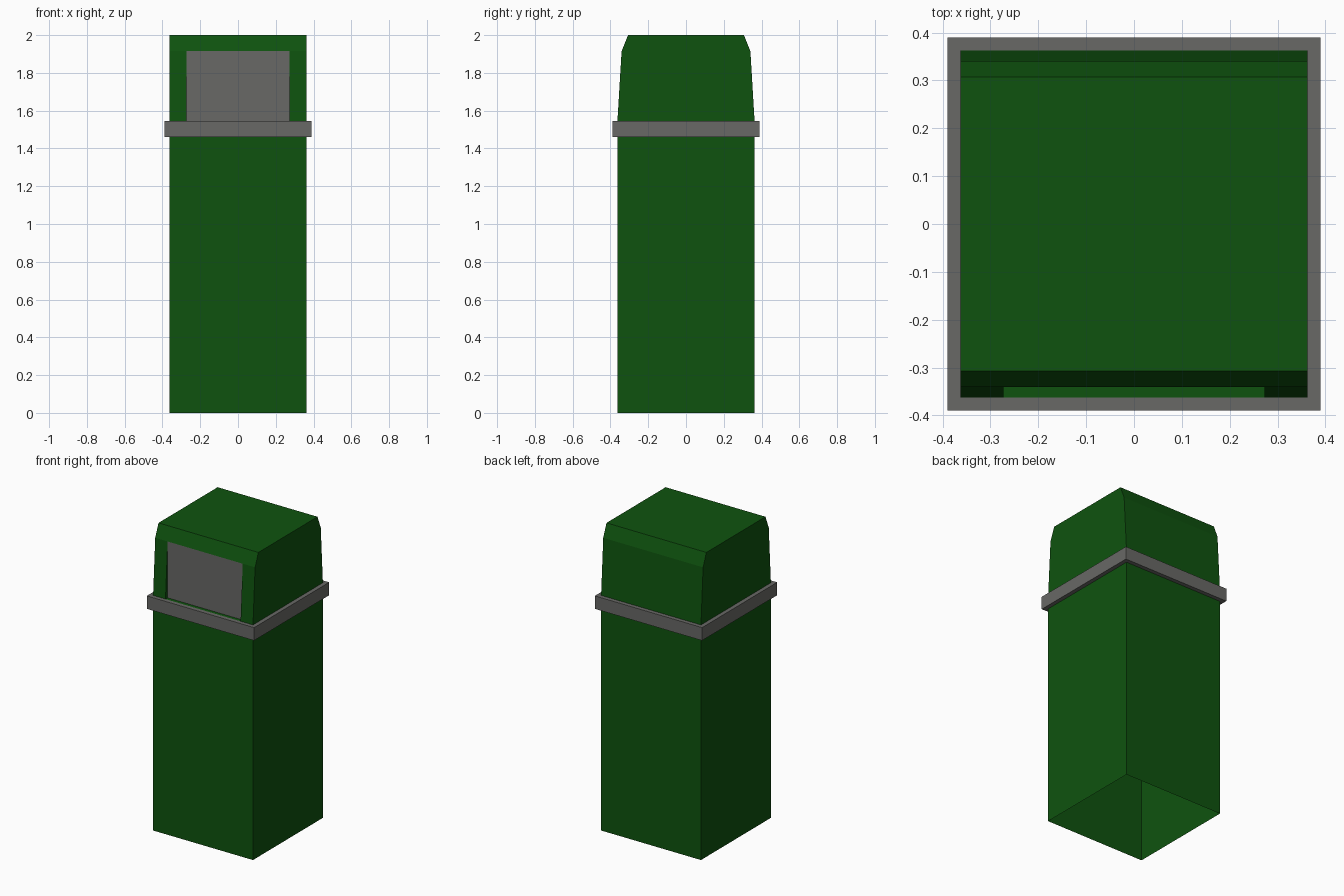
import bpy, bmesh

if "Cube" in bpy.data.objects:
    bpy.data.objects.remove(bpy.data.objects["Cube"])


def material(name, rgb):
    m = bpy.data.materials.new(name)
    m.diffuse_color = (*rgb, 1.0)
    m.use_nodes = True
    m.node_tree.nodes["Principled BSDF"].inputs["Base Color"].default_value = m.diffuse_color
    return m


def make(name, faces, mat):
    """Build an object from face corner lists, welded and facing outward."""
    bm = bmesh.new()
    for f in faces:
        bm.faces.new([bm.verts.new(p) for p in f])
    bmesh.ops.remove_doubles(bm, verts=bm.verts, dist=0.0001)
    if len(bm.faces) > 1:
        bmesh.ops.recalc_face_normals(bm, faces=bm.faces)
    me = bpy.data.meshes.new(name)
    bm.to_mesh(me)
    bm.free()
    me.materials.append(mat)
    ob = bpy.data.objects.new(name, me)
    bpy.context.collection.objects.link(ob)
    return ob


def square_rings(rings):
    """Skin consecutive square outlines given as (half width, height)."""
    corners = [(-1, -1), (1, -1), (1, 1), (-1, 1)]
    faces = []
    for (r0, z0), (r1, z1) in zip(rings, rings[1:]):
        for (ax, ay), (bx, by) in zip(corners, corners[1:] + corners[:1]):
            faces.append([(ax * r0, ay * r0, z0), (bx * r0, by * r0, z0),
                          (bx * r1, by * r1, z1), (ax * r1, ay * r1, z1)])
    return faces


green = material("dark green", (0.0045, 0.086, 0.0045))
grey = material("grey", (0.14, 0.14, 0.132))

W, BAND = 0.363, 0.39            # half widths of body and band
Z0, Z1, Z2, Z3 = 1.46, 1.545, 1.915, 2.0
YM, YT = 0.341, 0.307            # half depths of the hood at Z2 and Z3
D = 0.273                        # half width of the door opening

# Body: open-bottomed square tube
make("body", square_rings([(W, 0), (W, Z1)]), green)

# Band around the rim
make("rim_band", square_rings([(W, Z0), (BAND, Z0), (BAND, Z1), (W, Z1)]), grey)

# Hood: profile swept across x, front panel left open for the door
profile = [(-W, Z1), (-YM, Z2), (-YT, Z3), (YT, Z3), (YM, Z2), (W, Z1)]
hood = [[(s * W, y, z) for y, z in profile] for s in (-1, 1)]
for (ya, za), (yb, zb) in zip(profile[1:], profile[2:]):
    hood.append([(-W, ya, za), (W, ya, za), (W, yb, zb), (-W, yb, zb)])
for s in (-1, 1):
    # Front post and the jamb beside the door
    hood.append([(s * W, -W, Z1), (s * D, -W, Z1), (s * D, -YM, Z2), (s * W, -YM, Z2)])
    hood.append([(s * D, -W, Z1), (s * D, -YM, Z1), (s * D, -YM, Z2)])
# Ledge below the door
hood.append([(-D, -W, Z1), (D, -W, Z1), (D, -YM, Z1), (-D, -YM, Z1)])
make("hood", hood, green)

# Upright door flap
make("door_flap", [[(-D, -YM, Z1), (D, -YM, Z1), (D, -YM, Z2), (-D, -YM, Z2)]], grey)
